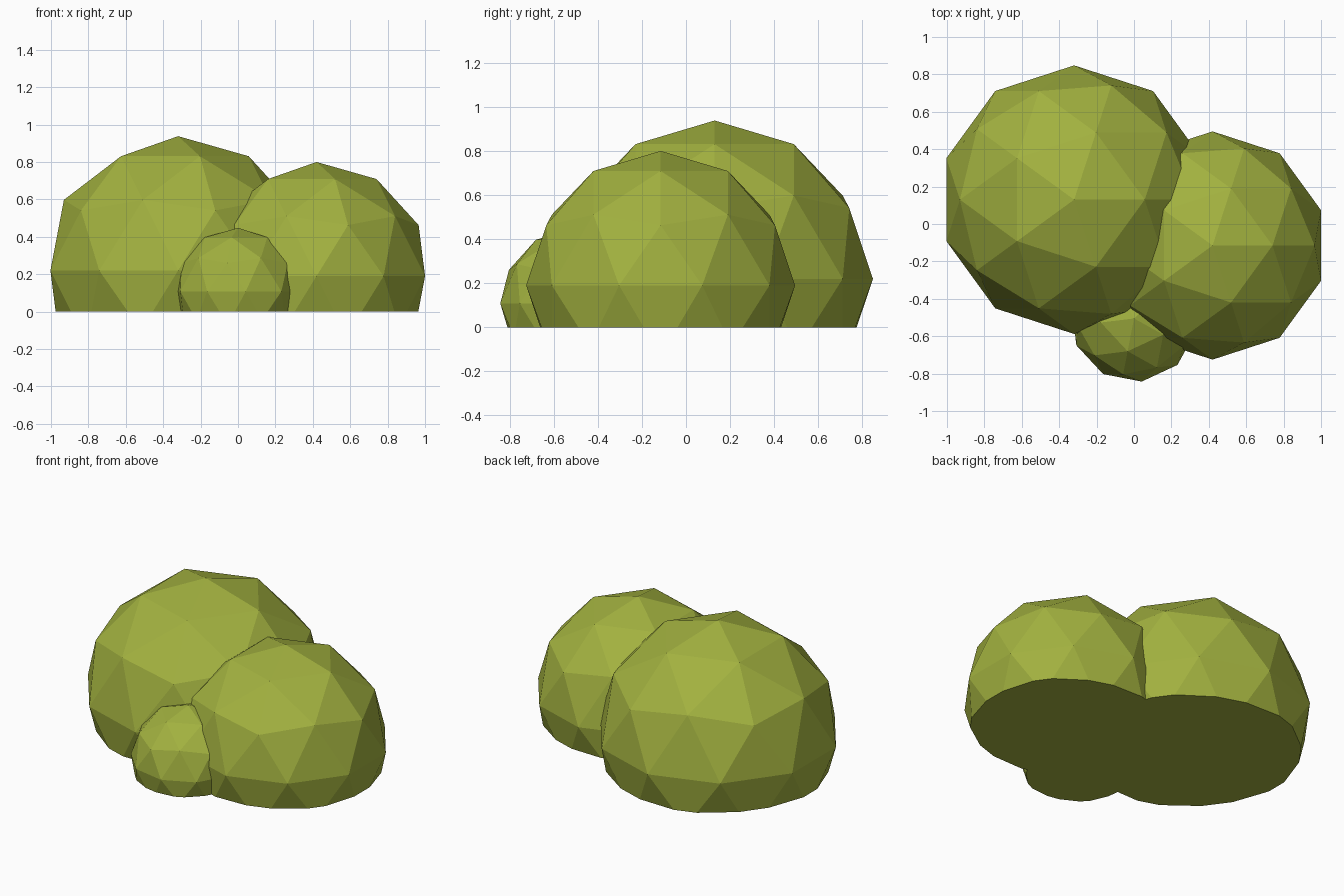
import bpy, bmesh
from math import radians
from mathutils import Matrix

if "Cube" in bpy.data.objects:
    bpy.data.objects.remove(bpy.data.objects["Cube"])

leaf = bpy.data.materials.new("leaf_green")
leaf.diffuse_color = (0.36, 0.44, 0.05, 1)
leaf.use_nodes = True
leaf.node_tree.nodes["Principled BSDF"].inputs["Base Color"].default_value = leaf.diffuse_color


def clump(name, centre, radius, turn=0):
    """Low-poly ball of foliage, sliced flat and capped at ground level."""
    bm = bmesh.new()
    place = Matrix.Translation(centre) @ Matrix.Rotation(radians(turn), 4, 'Z')
    bmesh.ops.create_icosphere(bm, subdivisions=2, radius=radius, matrix=place)
    cut = bmesh.ops.bisect_plane(
        bm, geom=bm.verts[:] + bm.edges[:] + bm.faces[:],
        plane_co=(0, 0, 0), plane_no=(0, 0, 1), clear_inner=True)
    rim = [e for e in cut["geom_cut"] if isinstance(e, bmesh.types.BMEdge)]
    bmesh.ops.contextual_create(bm, geom=rim)
    bmesh.ops.recalc_face_normals(bm, faces=bm.faces[:])
    mesh = bpy.data.meshes.new(name)
    bm.to_mesh(mesh)
    bm.free()
    mesh.materials.append(leaf)
    obj = bpy.data.objects.new(name, mesh)
    bpy.context.collection.objects.link(obj)
    return obj


# Three overlapping clumps of the bush
clump("large_bush_clump", (-0.32, 0.13, 0.22), 0.718)
clump("medium_bush_clump", (0.42, -0.115, 0.19), 0.61)
clump("small_bush_clump", (0.0, -0.505, 0.108), 0.34, turn=43)
